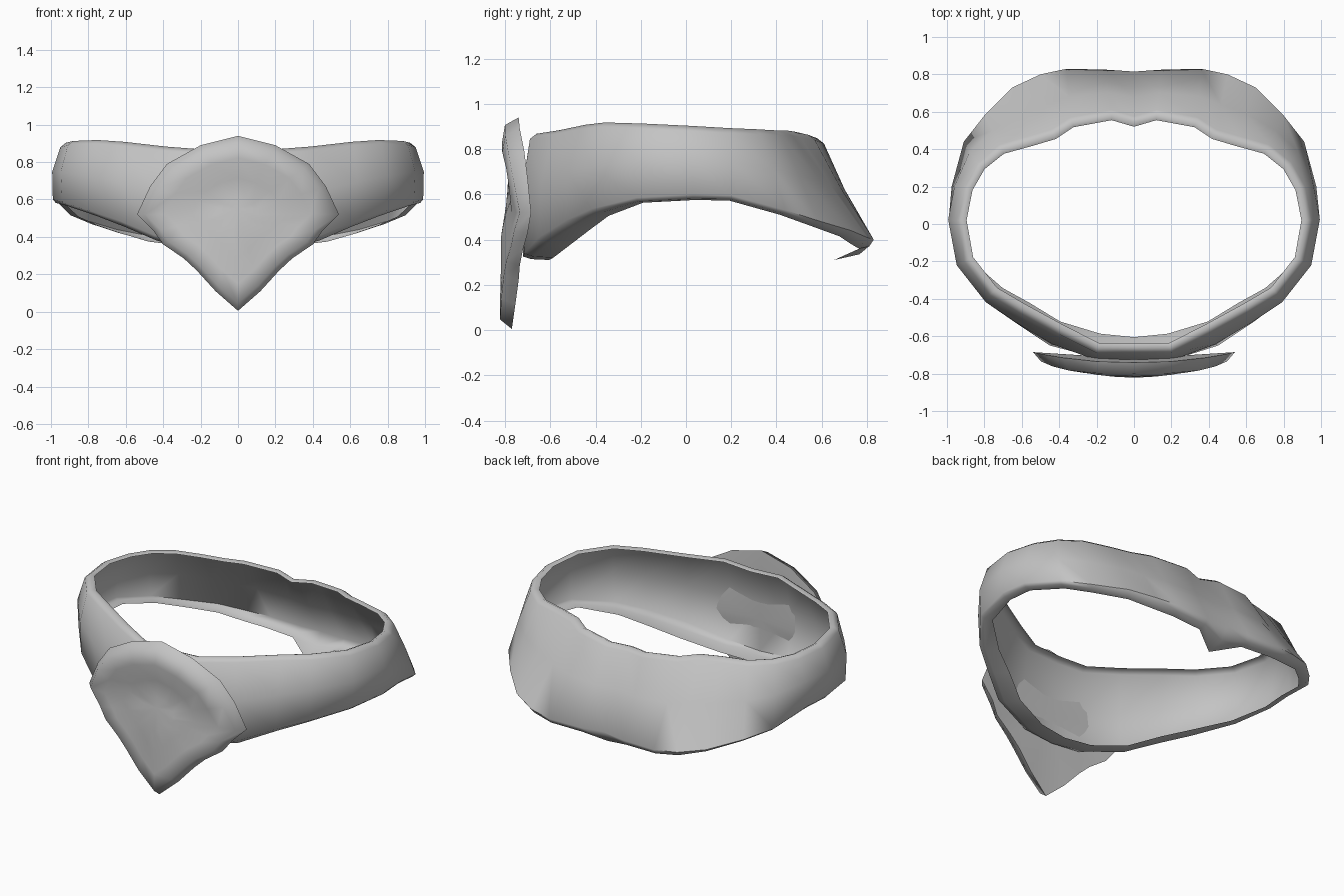
import bpy
import bmesh
from mathutils import Vector

if "Cube" in bpy.data.objects:
    bpy.data.objects.remove(bpy.data.objects["Cube"])

grey = bpy.data.materials.new("matte_grey")
grey.diffuse_color = (0.55, 0.55, 0.55, 1)
grey.use_nodes = True
grey.node_tree.nodes["Principled BSDF"].inputs["Base Color"].default_value = grey.diffuse_color


def finish(name, bm, angle):
    """Turn a bmesh into a smooth-shaded object with sharp creases."""
    bmesh.ops.recalc_face_normals(bm, faces=bm.faces)
    mesh = bpy.data.meshes.new(name)
    bm.to_mesh(mesh)
    bm.free()
    mesh.materials.append(grey)
    ob = bpy.data.objects.new(name, mesh)
    bpy.context.collection.objects.link(ob)
    bpy.ops.object.select_all(action='DESELECT')
    ob.select_set(True)
    bpy.context.view_layer.objects.active = ob
    bpy.ops.object.shade_smooth_by_angle(angle=angle)
    return ob


def mirrored(half):
    """Close a half loop whose first and last points lie on x = 0."""
    flip = [Vector((-p.x, p.y, p.z)) for p in half[-2:0:-1]]
    return half + flip


def bridge(bm, a, b):
    n = len(a)
    for i in range(n):
        j = (i + 1) % n
        bm.faces.new((a[i], a[j], b[j], b[i]))


def inward(loop):
    """Horizontal unit normals pointing into a counter-clockwise loop."""
    out = []
    for i in range(len(loop)):
        t = loop[(i + 1) % len(loop)] - loop[i - 1]
        out.append(Vector((-t.y, t.x, 0)).normalized())
    return out


# Band: upper and lower outer edges from front centre to back centre
top_half = [(0, -.69, .855), (.2, -.69, .865), (.4, -.59, .88), (.62, -.47, .905),
            (.77, -.38, .915), (.91, -.2, .91), (.95, .02, .90), (.915, .2, .89),
            (.84, .33, .885), (.72, .425, .88), (.56, .47, .88), (.44, .505, .875),
            (.34, .57, .86), (.12, .61, .845), (0, .575, .835)]
low_half = [(0, -.72, .325), (.2, -.715, .34), (.45, -.65, .41), (.63, -.53, .485),
            (.78, -.42, .535), (.94, -.22, .585), (.99, .03, .60), (.975, .2, .595),
            (.91, .44, .53), (.8, .58, .485), (.65, .73, .44), (.5, .80, .41),
            (.36, .83, .40), (.15, .825, .40), (0, .815, .41)]
drops = [.015, .02, .04, .04, .03, .022, .025, .022,
         .02, .02, .025, .035, .04, .045, .10]      # how far the lip hangs
depths = [.115, .13, .14, .13, .11, .07, .055, .055,
          .06, .06, .065, .065, .065, .07, .16]     # how far it folds in
top = mirrored([Vector(p) for p in top_half])
low = mirrored([Vector(p) for p in low_half])
drops += drops[-2:0:-1]
depths += depths[-2:0:-1]
n_top, n_low = inward(top), inward(low)

mid, rim, top_in, curl, lip = [], [], [], [], []
for i, (t, b, nt, nb) in enumerate(zip(top, low, n_top, n_low)):
    bulge = 0.025 - 0.05 * max(0, b.y)          # sides bulge, back is hollow
    mid.append((t + b) / 2 - nb * bulge)
    rim.append(t + nt * 0.03 + Vector((0, 0, 0.003)))
    top_in.append(t + nt * 0.055 - Vector((0, 0, 0.008)))
    curl.append(b + nb * depths[i] * 0.3 - Vector((0, 0, drops[i] * 0.75)))
    lip.append(b + nb * depths[i] - Vector((0, 0, drops[i])))
    t.z -= 0.02                                 # rim slopes to the outside

# The band is a thin sheet with its upper and lower edges turned inward
bm = bmesh.new()
rings = [[bm.verts.new(p) for p in loop]
         for loop in (top_in, rim, top, mid, low, curl, lip)]
for a, b in zip(rings, rings[1:]):
    bridge(bm, a, b)
finish("belt_band", bm, 1.15)

# Buckle: back outline from the top point round to the bottom tip
outline_half = [(0, -.74, .94), (.2, -.735, .89), (.38, -.715, .79), (.47, -.70, .67),
                (.54, -.685, .52), (.45, -.70, .43), (.40, -.72, .36),
                (.29, -.735, .285), (.22, -.74, .22), (.12, -.755, .11), (0, -.77, .005)]
outline = mirrored([Vector(p) for p in outline_half])


def shield_ring(scale, push):
    """Front ring: outline shrunk toward the middle, on a curved face."""
    ring = []
    for p in outline:
        x, z = p.x * scale, 0.52 + (p.z - 0.52) * scale
        y = -0.822 + 0.32 * x * x
        if z > 0.52:
            y += 0.02 * max(0, z - 0.8) / 0.1 + push
        else:
            y += 0.1 * push + 0.2 * abs(x) * (1 - scale)
        ring.append(Vector((x, y, z)))
    return ring


bm = bmesh.new()
loops = [outline, shield_ring(0.92, 0), shield_ring(0.72, 0.003),
         shield_ring(0.46, 0.038), shield_ring(0.22, 0.032)]
rings = [[bm.verts.new(p) for p in loop] for loop in loops]
for a, b in zip(rings, rings[1:]):
    bridge(bm, a, b)
# close the front hollow and the back plate with fans
for ring, hub in ((rings[-1], (0, -.796, .55)), (rings[0], (0, -.72, .52))):
    c = bm.verts.new(hub)
    for i in range(len(ring)):
        bm.faces.new((ring[i], ring[(i + 1) % len(ring)], c))
finish("belt_buckle", bm, 1.3)
